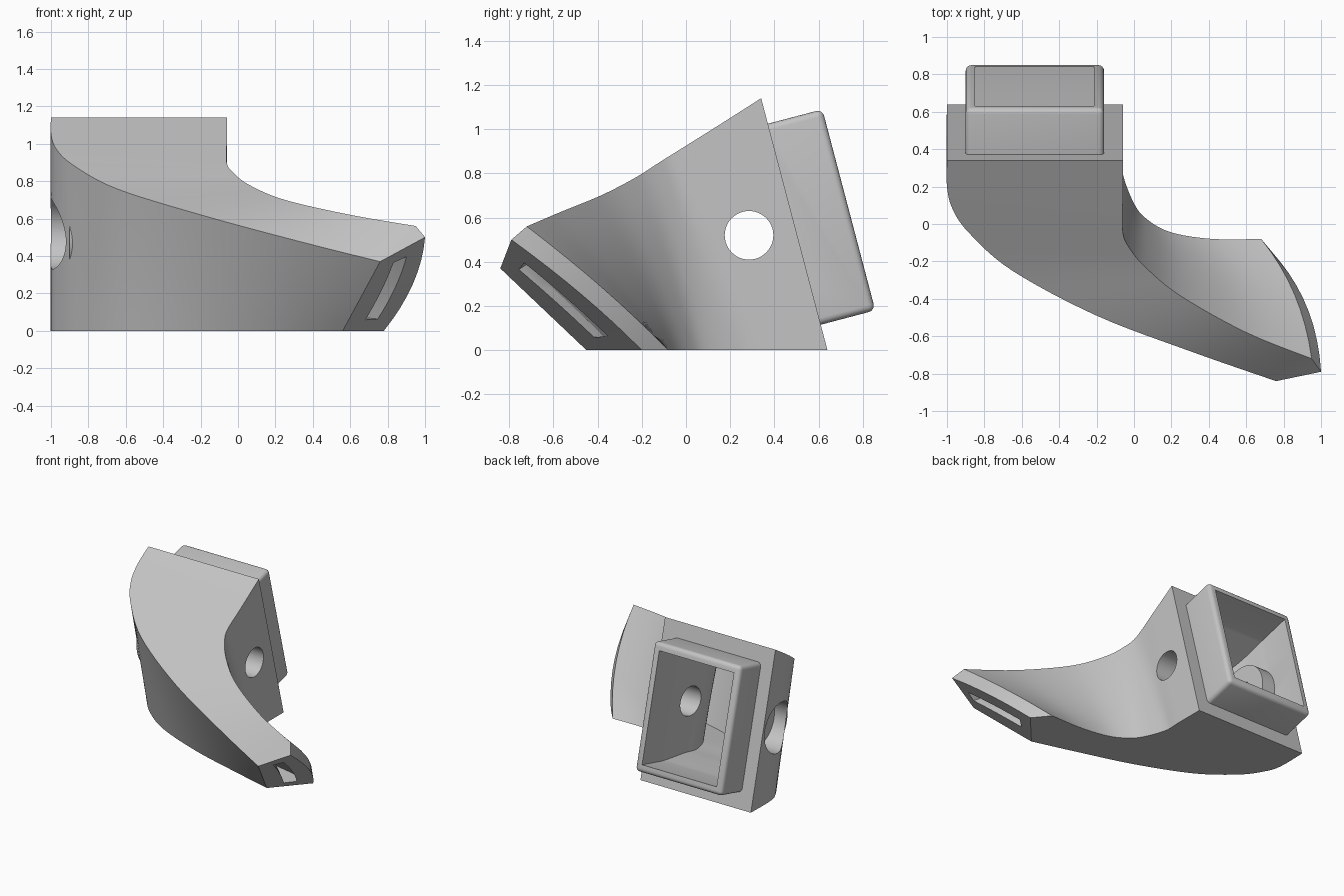
import bpy, bmesh, math
from mathutils import Vector, Matrix

cube = bpy.data.objects.get("Cube")
if cube:
    bpy.data.objects.remove(cube, do_unlink=True)

grey = bpy.data.materials.new("light grey plastic")
grey.use_nodes = True
colour = (0.55, 0.55, 0.55, 1)
grey.diffuse_color = colour
grey.node_tree.nodes["Principled BSDF"].inputs["Base Color"].default_value = colour

# Four guide rails of the duct, from the back flange to the outlet tip
outer_bottom = [(-1, .64), (-1, .4), (-.96, .28), (-.85, .13), (-.6, -.06),
                (-.2, -.23), (.2, -.35), (.54, -.444), (.56, -.45)]
inner_bottom = [(-.06, .64), (-.06, .4), (-.06, .27), (0, .11), (.07, .025),
                (.2, -.045), (.42, -.08), (.68, -.08), (.78, -.2)]
outer_top = [(-1, .34, 1.14), (-1, .2, 1.05), (-.97, .08, .97), (-.88, -.05, .885),
             (-.65, -.25, .76), (-.2, -.49, .62), (.3, -.68, .485), (.73, -.83, .377),
             (.76, -.84, .37)]
inner_top = [(-.06, .34, 1.14), (-.06, .12, 1), (-.06, -.04, .9), (-.03, -.12, .85),
             (.06, -.23, .78), (.25, -.385, .7), (.6, -.58, .62), (.95, -.72, .56),
             (1, -.79, .5)]
STEPS = 6
BACK = Vector((0, 1.14, .3)).normalized()
OUT = Vector((.5, -.45, -.75)).normalized()


def rail(points):
    """Smooth curve through the points, with a straight last segment."""
    p = [Vector(q).to_3d() for q in points]
    body, out = p[:-1], []
    last = len(body) - 1
    for i in range(last):
        a, b = body[max(i - 1, 0)], body[i]
        c, d = body[i + 1], body[min(i + 2, last)]
        for k in range(STEPS):
            t = k / STEPS
            out.append(b + (c - a) * t / 2 + (2 * a - 5 * b + 4 * c - d) * t * t / 2
                       + (3 * b - a - 3 * c + d) * t ** 3 / 2)
    return out + [body[-1], p[-1]]


rails = [rail(r) for r in (outer_bottom, inner_bottom, outer_top, inner_top)]
COUNT = len(rails[0])


def place(i, u, v):
    """Point in section i: u runs outer to inner wall, v bottom to top."""
    ob, ib, ot, it = (r[i] for r in rails)
    s = i / (COUNT - 1)
    bulge = Vector((.045, .025, 0)) * (4 * v * (1 - v) * u * s * s)
    return ob.lerp(ib, u).lerp(ot.lerp(it, u), v) + bulge


def ring(i, u0, u1, v0, v1, n=8):
    """Closed section outline with curved side walls."""
    heights = [v0 + (v1 - v0) * k / n for k in range(n + 1)]
    return ([place(i, u0, v) for v in heights]
            + [place(i, u1, v) for v in reversed(heights)])


def finish(name, bm):
    bmesh.ops.recalc_face_normals(bm, faces=bm.faces)
    mesh = bpy.data.meshes.new(name)
    bm.to_mesh(mesh)
    bm.free()
    mesh.materials.append(grey)
    ob = bpy.data.objects.new(name, mesh)
    bpy.context.collection.objects.link(ob)
    return ob


def loft(name, rings):
    bm = bmesh.new()
    rows = [[bm.verts.new(p) for p in r] for r in rings]
    n = len(rows[0])
    for a, b in zip(rows, rows[1:]):
        for k in range(n):
            j = (k + 1) % n
            bm.faces.new((a[k], a[j], b[j], b[k]))
    # End caps made of strips between the two side walls
    for row in (rows[0], rows[-1]):
        for k in range(n // 2 - 1):
            bm.faces.new((row[k], row[k + 1], row[n - 2 - k], row[n - 1 - k]))
    return finish(name, bm)


def rod(name, radius, x0, x1):
    """Cylinder along x, on the axis of the side hole."""
    bm = bmesh.new()
    turn = (Matrix.Translation(((x0 + x1) / 2, .285, .52))
            @ Matrix.Rotation(math.pi / 2, 4, 'Y'))
    bmesh.ops.create_cone(bm, cap_ends=True, segments=48, radius1=radius,
                          radius2=radius, depth=x1 - x0, matrix=turn)
    return finish(name, bm)


def combine(target, other, operation):
    other.hide_render = True
    mod = target.modifiers.new(operation, 'BOOLEAN')
    mod.operation, mod.solver, mod.object = operation, 'EXACT', other
    bpy.context.view_layer.objects.active = target
    bpy.ops.object.modifier_apply(modifier=mod.name)
    bpy.data.objects.remove(other, do_unlink=True)


# Outer shell of the duct
duct = loft("curved_duct", [ring(i, 0, 1, 0, 1) for i in range(COUNT)])

# Rounded plug on the tilted back flange
bm = bmesh.new()
bmesh.ops.create_cube(bm, size=1)
up = (place(0, 0, 1) - place(0, 0, 0)).normalized()
centre = place(0, .5, .5) + Vector((-.0, 0, 0)) + BACK * .1
frame = Matrix((Vector((1, 0, 0)), BACK, up)).transposed().to_4x4()
bm.transform(Matrix.Translation(centre) @ frame @ Matrix.Diagonal((.74, .31, .94, 1)))
bmesh.ops.bevel(bm, geom=bm.edges[:], offset=.03, segments=4, profile=.5,
                affect='EDGES')
combine(duct, finish("plug", bm), 'UNION')

# Air passage, narrowing from the plug opening to the outlet slot
passage = []
for i in range(COUNT):
    s = i / (COUNT - 1)
    passage.append(ring(i, .16 + .22 * s, .835 - .185 * s, .15 - .01 * s, .85 + .02 * s))
passage.insert(0, [p + BACK * .4 for p in passage[0]])
passage.append([p + OUT * .15 for p in passage[-1]])
combine(duct, loft("passage_cutter", passage), 'DIFFERENCE')

# Screw boss inside the outer wall, its recess and the through hole
combine(duct, rod("screw_boss", .235, -.9, -.74), 'UNION')
combine(duct, rod("recess_cutter", .19, -1.2, -.82), 'DIFFERENCE')
combine(duct, rod("hole_cutter", .11, -1.3, .3), 'DIFFERENCE')

# Smooth curved walls, sharp corners
bpy.ops.object.select_all(action='DESELECT')
duct.select_set(True)
bpy.context.view_layer.objects.active = duct
bpy.ops.object.shade_smooth_by_angle(angle=math.radians(28))
